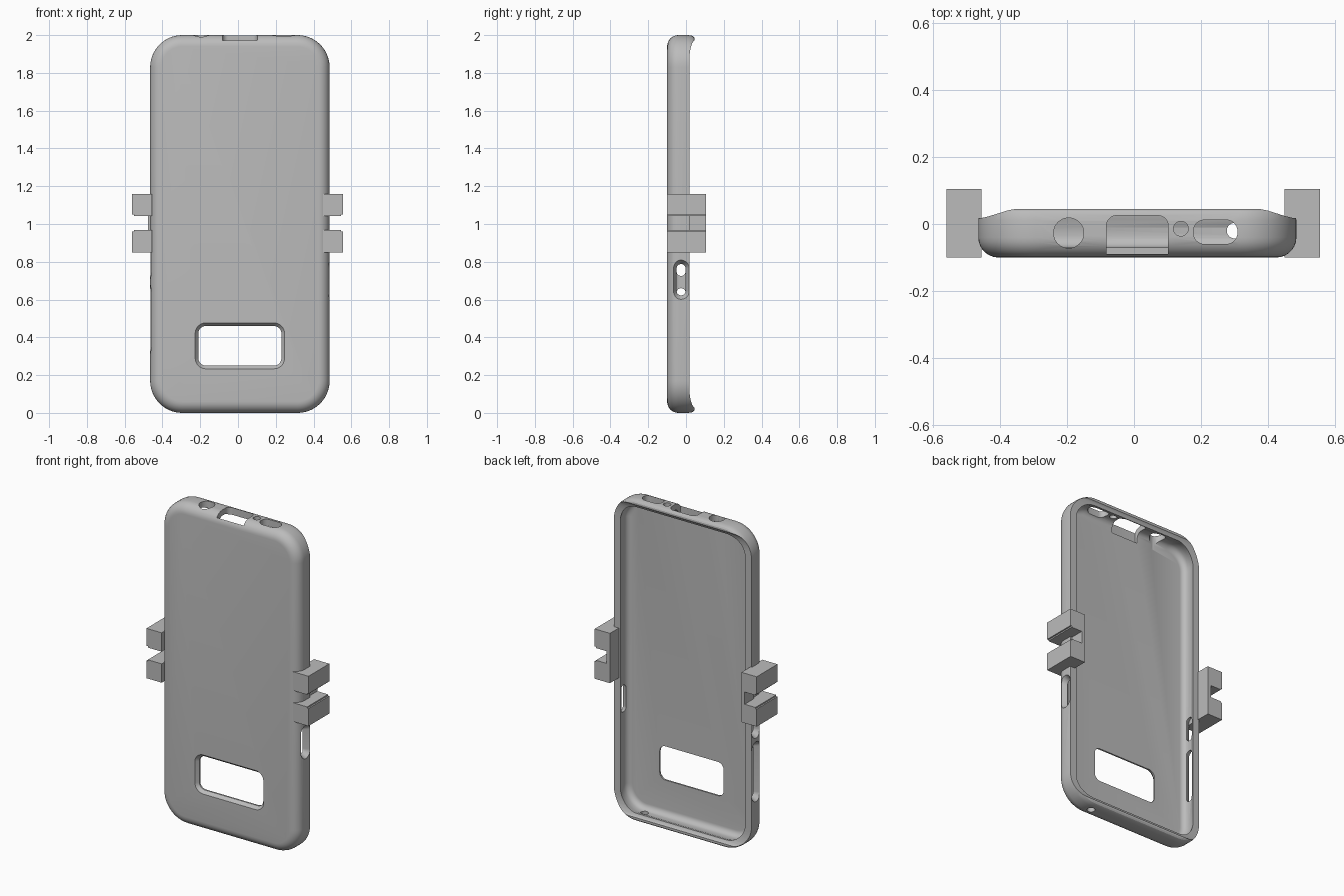
import bpy, bmesh
from math import sin, cos, pi, radians

if "Cube" in bpy.data.objects:
    bpy.data.objects.remove(bpy.data.objects["Cube"])

grey = bpy.data.materials.new("plain grey")
grey.use_nodes = True
COLOUR = (0.5, 0.5, 0.5, 1)
grey.diffuse_color = COLOUR
grey.node_tree.nodes["Principled BSDF"].inputs["Base Color"].default_value = COLOUR

PLACE = {"X": lambda t, u, v: (t, u, v),
         "Y": lambda t, u, v: (u, t, v),
         "Z": lambda t, u, v: (u, v, t)}


def finish(name, bm):
    bmesh.ops.recalc_face_normals(bm, faces=bm.faces)
    mesh = bpy.data.meshes.new(name)
    bm.to_mesh(mesh)
    bm.free()
    mesh.materials.append(grey)
    ob = bpy.data.objects.new(name, mesh)
    bpy.context.collection.objects.link(ob)
    return ob


def loft(name, axis, centre, rings, steps=10):
    """Skin rounded rectangles, each (position, half_u, half_v, radius), along an axis."""
    bm = bmesh.new()
    loops = []
    for t, hu, hv, r in rings:
        loop = []
        for k, (su, sv) in enumerate(((1, 1), (-1, 1), (-1, -1), (1, -1))):
            for i in range(steps + 1):
                a = (k + i / steps) * pi / 2
                u = centre[0] + su * (hu - r) + r * cos(a)
                v = centre[1] + sv * (hv - r) + r * sin(a)
                loop.append(bm.verts.new(PLACE[axis](t, u, v)))
        loops.append(loop)
    for a, b in zip(loops, loops[1:]):
        for i in range(len(a)):
            j = (i + 1) % len(a)
            bm.faces.new((a[i], a[j], b[j], b[i]))
    bm.faces.new(loops[0])
    bm.faces.new(loops[-1])
    bmesh.ops.remove_doubles(bm, verts=bm.verts, dist=1e-5)
    return finish(name, bm)


def prism(name, axis, start, end, points):
    """Extrude a flat outline along an axis."""
    bm = bmesh.new()
    a, b = ([bm.verts.new(PLACE[axis](t, u, v)) for u, v in points] for t in (start, end))
    bm.faces.new(a)
    bm.faces.new(b)
    for i in range(len(a)):
        j = (i + 1) % len(a)
        bm.faces.new((a[i], a[j], b[j], b[i]))
    return finish(name, bm)


def cut(target, cutter):
    cutter.hide_render = True
    mod = target.modifiers.new("cut", "BOOLEAN")
    mod.operation, mod.solver, mod.object = "DIFFERENCE", "EXACT", cutter
    bpy.context.view_layer.objects.active = target
    bpy.ops.object.modifier_apply(modifier=mod.name)
    bpy.data.objects.remove(cutter)


# Case shell: rounded slab with a filleted front edge
MID = (0.01, 1.0)
W, H, R = 0.475, 1.0, 0.17


def slab(name, profile):
    return loft(name, "Y", MID, [(y, W - s, H - s, R - s) for y, s in profile], 14)


def quarter(y, inset, r, n=7):
    return [(y + r * (1 - sin(i / n * pi / 2)), inset + r * (1 - cos(i / n * pi / 2)))
            for i in range(n, -1, -1)]


case = slab("case_shell", quarter(-0.1, 0, 0.06)
            + [(0.01, 0), (0.03, 0.003), (0.04, 0.008), (0.045, 0.016)])

# Pocket, narrowing slightly at the lip
cut(case, slab("pocket", quarter(-0.07, 0.035, 0.035)
               + [(-0.01, 0.035), (0.015, 0.045), (0.06, 0.052)]))

# Low side rims sweeping up to the taller end lips
sweep = [(0.018 + 0.034 * (1 - cos(i / 8 * pi / 2)), 0.13 - 0.105 * sin(i / 8 * pi / 2))
         for i in range(9)]
rim = [(0.2, sweep[-1][1])] + sweep[::-1]
rim += [(y, 2 - z) for y, z in rim[::-1]]
cut(case, prism("rim_cut", "X", -1, 1, rim))

# Bevelled window through the front
cut(case, loft("window", "Y", (0.01, 0.355),
               [(-0.11, 0.245, 0.13, 0.065), (-0.08, 0.22, 0.105, 0.04), (-0.04, 0.22, 0.105, 0.04)]))

# Button slots, flared outwards: side, centre height, half length
for side, z, half in ((1, 0.705, 0.083), (-1, 0.80, 0.075), (-1, 0.495, 0.165)):
    ring = [(0.40, 0.024, half, 0.024), (0.452, 0.024, half, 0.024), (0.49, 0.046, half + 0.024, 0.046)]
    cut(case, loft("button_slot", "X", (-0.026, z),
                   [(MID[0] + side * (t - 0.01), *rest) for t, *rest in ring]))

# Openings in the top end: x, y, half width, half depth, radius
for x, y, hu, hv, r in ((-0.195, -0.027, 0.045, 0.045, 0.045), (0.01, -0.02, 0.092, 0.045, 0.03),
                        (0.01, -0.06, 0.092, 0.03, 0.001), (0.14, -0.014, 0.022, 0.022, 0.022),
                        (0.243, -0.024, 0.066, 0.036, 0.034)):
    cut(case, loft("top_opening", "Z", (x, y), [(1.9, hu, hv, r), (2.1, hu, hv, r)]))

# Small round hole in the bottom end
cut(case, loft("bottom_hole", "Z", (0.3, -0.02),
               [(-0.1, 0.023, 0.023, 0.023), (0.1, 0.023, 0.023, 0.023)]))

# Side brackets: C-shaped blocks with a chamfered mouth
half = [(0.105, 0.155), (0.105, 0.046), (0.096, 0.046), (0.096, 0.038), (0.022, 0.038)]
outline = [(0, 0.155)] + half
outline += [(u, -v) for u, v in outline[::-1]]
for name, side, inner in (("left_bracket", 1, 0.45), ("right_bracket", -1, 0.455)):
    bracket = prism(name, "Y", -0.1, 0.105,
                    [(side * (inner + u), 1.005 + v) for u, v in outline])
    # Recess that lets the case wall show in the mouth
    x0, x1 = sorted((side * (inner - 0.01), side * 0.5))
    cut(bracket, prism("mouth_recess", "Y", -0.2, 0.015,
                       [(x0, 0.967), (x1, 0.967), (x1, 1.043), (x0, 1.043)]))

# Smooth fillets, crisp edges
bpy.ops.object.select_all(action="DESELECT")
case.select_set(True)
bpy.context.view_layer.objects.active = case
bpy.ops.object.shade_smooth_by_angle(angle=radians(30))
